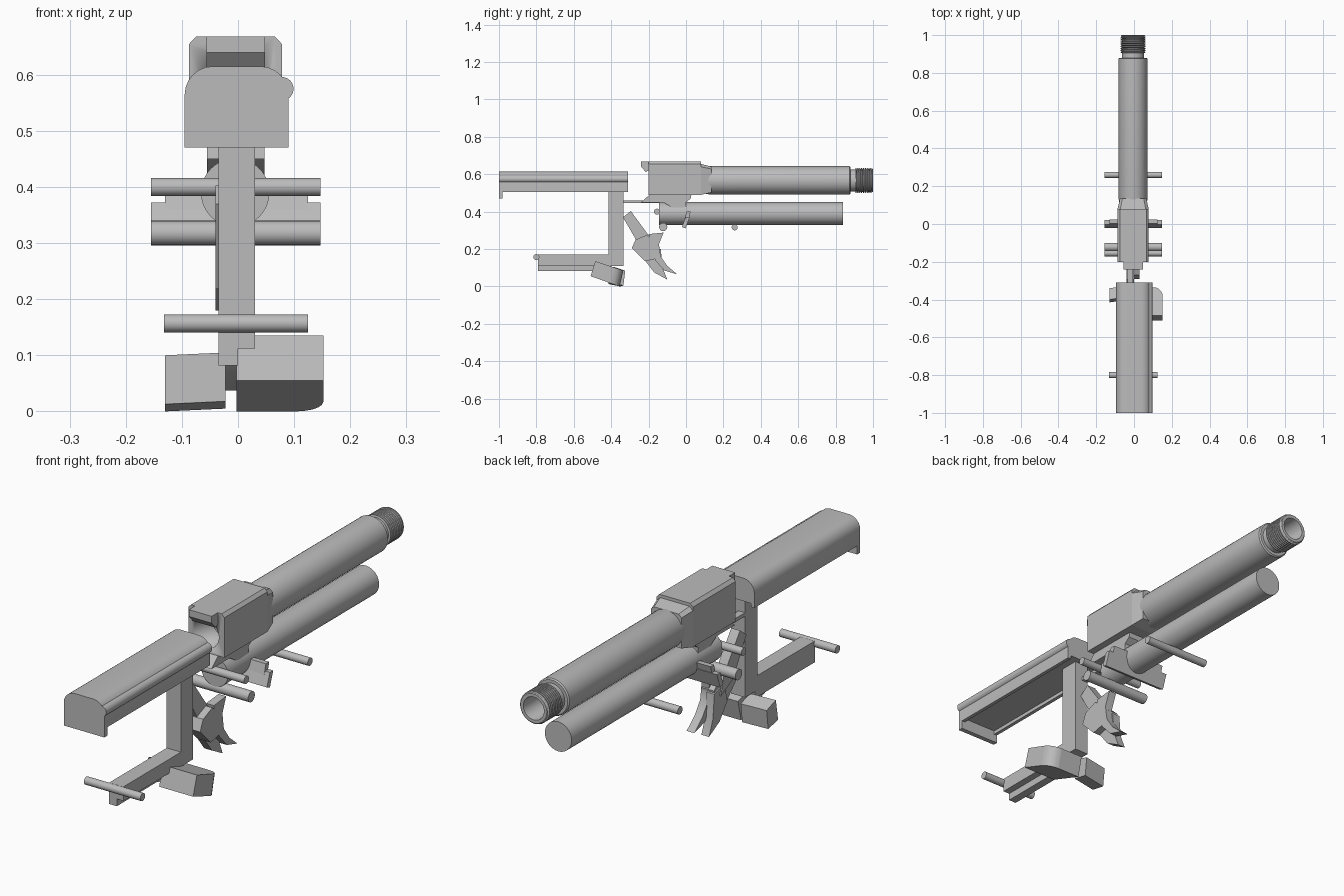
import bpy, bmesh, math
from mathutils import Vector

if "Cube" in bpy.data.objects:
    bpy.data.objects.remove(bpy.data.objects["Cube"], do_unlink=True)

grey = bpy.data.materials.new("plain grey")
grey.use_nodes = True
COLOR = (0.5, 0.5, 0.5, 1)
grey.diffuse_color = COLOR
grey.node_tree.nodes["Principled BSDF"].inputs["Base Color"].default_value = COLOR
CX = -0.005  # centre line of the barrel and rod


def finish(name, bm):
    bmesh.ops.recalc_face_normals(bm, faces=bm.faces)
    mesh = bpy.data.meshes.new(name)
    bm.to_mesh(mesh)
    bm.free()
    mesh.materials.append(grey)
    ob = bpy.data.objects.new(name, mesh)
    bpy.context.collection.objects.link(ob)
    bpy.ops.object.select_all(action="DESELECT")
    ob.select_set(True)
    bpy.context.view_layer.objects.active = ob
    bpy.ops.object.shade_smooth_by_angle(angle=math.radians(32))
    return ob


def prism(name, pts, a, b, axis="x", scale=1.0, pivot=(0, 0)):
    """Extrude a (y, z) outline along x, or an (x, z) outline along y."""
    bm = bmesh.new()
    place = (lambda p, t: (t, p[0], p[1])) if axis == "x" else (lambda p, t: (p[0], t, p[1]))
    near = [bm.verts.new(place(p, a)) for p in pts]
    far = [bm.verts.new(place([c + (v - c) * scale for v, c in zip(p, pivot)], b)) for p in pts]
    bm.faces.new(near)
    bm.faces.new(far[::-1])
    n = len(pts)
    for i in range(n):
        j = (i + 1) % n
        bm.faces.new((near[i], near[j], far[j], far[i]))
    return finish(name, bm)


def box(name, x0, x1, y0, y1, z0, z1):
    return prism(name, [(y0, z0), (y1, z0), (y1, z1), (y0, z1)], x0, x1)


def lathe(name, profile, z, segs=40):
    """Spin a closed (radius, y) outline about a line along y."""
    bm = bmesh.new()
    rings = []
    for r, y in profile:
        rings.append([bm.verts.new((CX + r * math.cos(2 * math.pi * k / segs), y,
                                    z + r * math.sin(2 * math.pi * k / segs))) for k in range(segs)])
    for i in range(len(rings)):
        p, q = rings[i], rings[(i + 1) % len(rings)]
        for k in range(segs):
            m = (k + 1) % segs
            bm.faces.new((p[k], p[m], q[m], q[k]))
    return finish(name, bm)


def circle(cx, cz, r, n=24):
    return [(cx + r * math.cos(2 * math.pi * k / n), cz + r * math.sin(2 * math.pi * k / n)) for k in range(n)]


def arc(cx, cz, r, a0, a1, n=6):
    angles = [math.radians(a0 + (a1 - a0) * i / n) for i in range(n + 1)]
    return [(cx + r * math.cos(a), cz + r * math.sin(a)) for a in angles]


# Top cover: rounded outline, side rails, front lip and side ridge
dome = arc(0.04, 0.565, 0.05, 0, 90) + arc(-0.045, 0.565, 0.05, 90, 180)
prism("top_cover", [(0.09, 0.505)] + dome + [(-0.095, 0.505), (-0.08, 0.505), (-0.08, 0.52),
                                             (0.075, 0.52), (0.075, 0.505)], -0.99, -0.31, "y")
prism("cover_front_lip", [(0.09, 0.47)] + dome + [(-0.095, 0.47)], -1.0, -0.98, "y")
prism("cover_side_ridge", circle(0.078, 0.575, 0.021), -1.0, -0.31, "y")

# Bent frame
box("frame_post", -0.035, 0.03, -0.415, -0.335, 0.11, 0.52)
box("frame_arm", -0.035, 0.03, -0.79, -0.335, 0.112, 0.17)
box("frame_arm_rail", -0.035, 0.0, -0.79, -0.40, 0.082, 0.115)

# Cross pins: name, y, z, radius, x range
for name, y, z, r, x0, x1 in [("rear_arm_pin", -0.80, 0.157, 0.016, -0.132, 0.125),
                              ("upper_pin", -0.155, 0.40, 0.016, -0.155, 0.147),
                              ("lower_pin", -0.122, 0.318, 0.022, -0.155, 0.147),
                              ("forward_pin", 0.26, 0.316, 0.016, -0.155, 0.147)]:
    prism(name, circle(y, z, r), x0, x1)

# Side buttons
left_button = prism("left_button", [(-0.51, 0.055), (-0.355, 0.0), (-0.335, 0.085), (-0.485, 0.135)], -0.003, 0.152)
bm = bmesh.new()
bm.from_mesh(left_button.data)
corner = [e for e in bm.edges if all(v.co.x > 0.1 and v.co.y > -0.4 for v in e.verts)]
bmesh.ops.bevel(bm, geom=corner, offset=0.05, segments=5, affect="EDGES", profile=0.5)
bm.to_mesh(left_button.data)
bm.free()
right_button = prism("right_button", [(-0.40, 0.018), (-0.335, 0.005), (-0.325, 0.085), (-0.385, 0.105)], -0.13, -0.022)
for v in right_button.data.vertices:
    if v.co.x < -0.1:
        v.co += Vector((0, -0.015, -0.005))

# Barrel tube with threaded end, hollow all the way
outline = [(0.045, -0.08), (0.07, -0.08), (0.07, 0.10), (0.076, 0.13), (0.076, 0.875),
           (0.071, 0.88), (0.058, 0.88), (0.058, 0.905)]
turns = 9
for i in range(turns):
    y = 0.905 + i * 0.01
    outline += [(0.066, y + 0.002), (0.066, y + 0.006), (0.059, y + 0.008)]
outline += [(0.064, 0.997), (0.06, 1.0), (0.047, 1.0), (0.045, 0.99)]
lathe("barrel", outline, 0.567)

# Chamber block with chamfered top, bored from behind
block = [(-0.087, 0.49), (0.078, 0.49), (0.078, 0.655), (0.066, 0.668), (-0.075, 0.668), (-0.087, 0.655)]
chamber = prism("chamber_block", block, -0.20, 0.08, "y")
cutter = prism("chamber_cutter", circle(CX, 0.567, 0.058, 32), -0.4, -0.06, "y")
cutter.hide_render = True
cutter.hide_viewport = True
cut = chamber.modifiers.new("bore", "BOOLEAN")
cut.operation = "DIFFERENCE"
cut.object = cutter
cut.solver = "EXACT"
prism("chamber_taper", [(max(-0.087, min(0.078, x)), min(z, 0.655)) for x, z in
                        [(-0.087, 0.49), (0.078, 0.49), (0.078, 0.64), (0.062, 0.655), (-0.072, 0.655), (-0.087, 0.64)]],
      0.08, 0.135, "y", 0.84, (CX, 0.567)).name = "chamber_taper"
prism("chamber_hood", [(-0.24, 0.668), (-0.19, 0.668), (-0.19, 0.625), (-0.215, 0.612), (-0.24, 0.64)], -0.056, 0.048)

# Lug under the chamber and thin link bar
prism("chamber_lug", [(-0.24, 0.45), (-0.12, 0.45), (-0.08, 0.425), (-0.06, 0.42), (0.0, 0.425),
                      (0.0, 0.45), (0.025, 0.47), (0.03, 0.495), (-0.19, 0.495)], -0.055, 0.047)
box("link_bar", -0.035, -0.005, -0.335, -0.05, 0.445, 0.46)

# Rod below the barrel
prism("lower_rod", circle(CX, 0.39, 0.061, 40), -0.145, 0.84, "y")

# Slanted cross plate with stepped ends
prism("cross_plate", [(-0.022, 0.318), (-0.002, 0.31), (0.02, 0.372), (-0.002, 0.372)], -0.155, 0.147)
prism("cross_plate_top", [(-0.008, 0.36), (0.014, 0.36), (0.025, 0.40), (0.003, 0.40)], -0.13, 0.125)

# Curved lever: arm, hub and two crescent blades
prism("lever_arm", [(-0.337, 0.37), (-0.295, 0.403), (-0.19, 0.26), (-0.17, 0.18), (-0.25, 0.22)], -0.04, 0.0)
prism("lever_hub", [(-0.29, 0.205), (-0.27, 0.25), (-0.21, 0.275), (-0.14, 0.21), (-0.15, 0.15),
                    (-0.22, 0.135)], -0.03, 0.03)
prism("rear_blade", [(-0.22, 0.14), (-0.17, 0.075), (-0.10, 0.037), (-0.125, 0.10), (-0.135, 0.2), (-0.2, 0.22)], -0.035, 0.0)
prism("front_blade", [(-0.20, 0.28), (-0.12, 0.288), (-0.145, 0.225), (-0.135, 0.16), (-0.10, 0.11),
                      (-0.047, 0.065), (-0.115, 0.085), (-0.165, 0.14), (-0.19, 0.21)], -0.005, 0.03)
